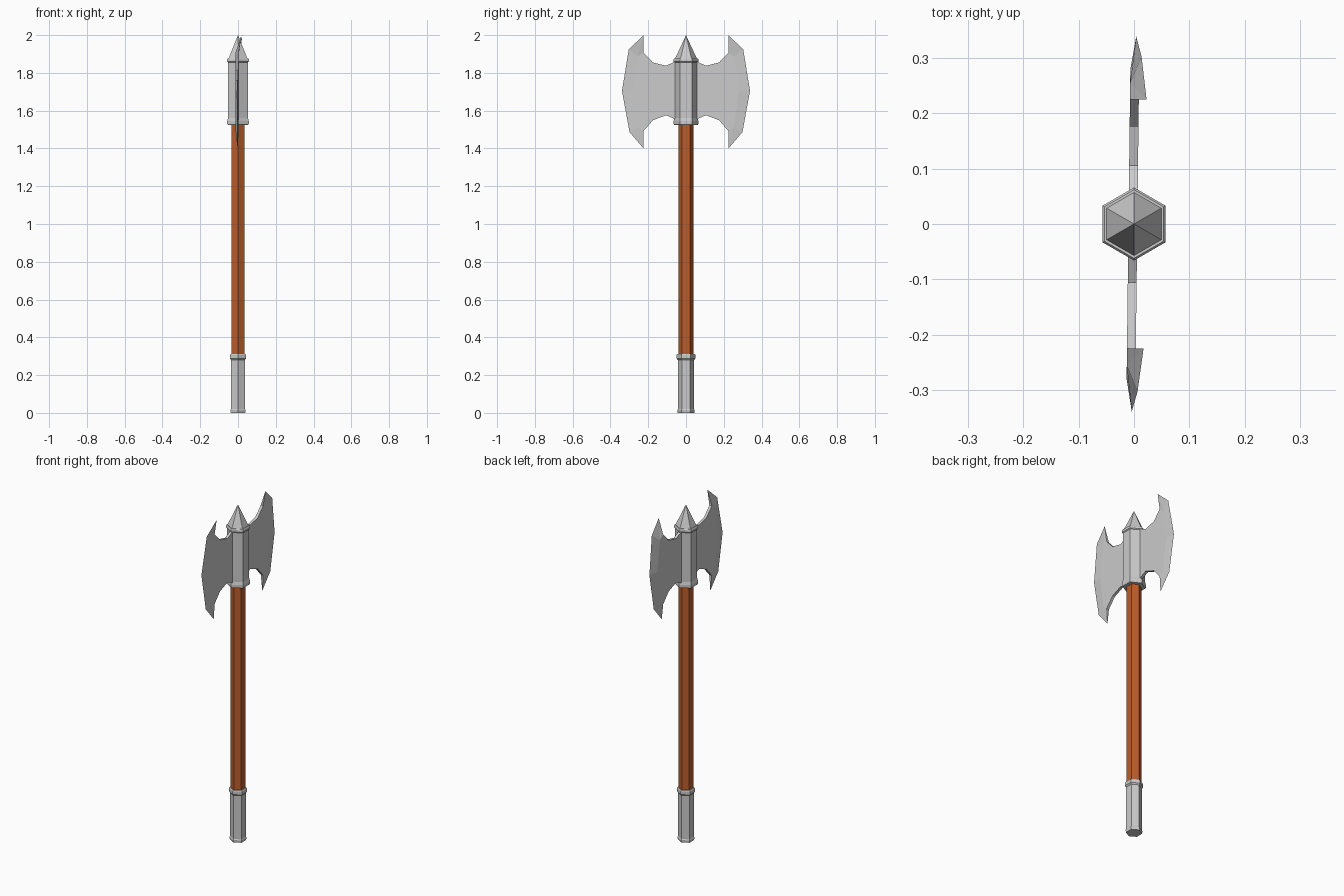
import bpy, bmesh
from math import pi, cos, sin

if "Cube" in bpy.data.objects:
    bpy.data.objects.remove(bpy.data.objects["Cube"])


def finish(name, bm, mat=None):
    bmesh.ops.recalc_face_normals(bm, faces=bm.faces)
    mesh = bpy.data.meshes.new(name)
    bm.to_mesh(mesh)
    bm.free()
    obj = bpy.data.objects.new(name, mesh)
    bpy.context.collection.objects.link(obj)
    if mat:
        mesh.materials.append(mat)
    return obj


def hex_lathe(name, profile, mat=None):
    """Six-sided solid from (radius, z) rings; corners point along +-y."""
    bm = bmesh.new()
    rings = [[bm.verts.new((r * cos(pi / 2 + k * pi / 3), r * sin(pi / 2 + k * pi / 3), z))
              for k in range(6)] for r, z in profile]
    for a, b in zip(rings, rings[1:]):
        for k in range(6):
            n = (k + 1) % 6
            bm.faces.new((a[k], a[n], b[n], b[k]))
    bm.faces.new(rings[0])
    bm.faces.new(rings[-1])
    bmesh.ops.remove_doubles(bm, verts=bm.verts, dist=1e-6)
    return finish(name, bm, mat)


wood = bpy.data.materials.new("wood")
wood.diffuse_color = (0.5, 0.11, 0.025, 1)
wood.use_nodes = True
wood.node_tree.nodes["Principled BSDF"].inputs["Base Color"].default_value = wood.diffuse_color

# Wooden shaft
hex_lathe("shaft", [(0.04, 0.25), (0.04, 1.56)], wood)

# Metal grip sleeve with rims at both ends
hex_lathe("pommel_sleeve", [(0.044, 0), (0.046, 0.015), (0.043, 0.02), (0.043, 0.28),
                            (0.05, 0.288), (0.05, 0.307), (0.046, 0.312)])

# Head socket with flared rims
hex_lathe("head_socket", [(0.062, 1.525), (0.066, 1.53), (0.066, 1.545), (0.061, 1.562),
                          (0.061, 1.855), (0.066, 1.86), (0.066, 1.872), (0.062, 1.877)])

# Top spike
bm = bmesh.new()
bmesh.ops.create_cone(bm, cap_ends=True, segments=6, radius1=0.058, radius2=0, depth=0.125)
for v in bm.verts:
    v.co.z += 1.9375
spike = finish("top_spike", bm)
# put a corner on the y axis, like the rest of the head
c = max(spike.data.vertices, key=lambda v: v.co.y).co
if abs(c.x) > 0.01:
    for v in spike.data.vertices:
        v.co.x, v.co.y = -v.co.y, v.co.x

# Blades: a thick plate whose outer band narrows to a sharp crescent edge
PLATE = [(0.04, 1.868), (0.106, 1.838), (0.175, 1.855), (0.225, 1.908), (0.255, 1.887),
         (0.28, 1.705), (0.252, 1.515), (0.225, 1.492), (0.175, 1.549), (0.106, 1.576), (0.04, 1.547)]
# (y, z, sideways bend) of the sharp edge
EDGE = [(0.225, 1.998, 0.02), (0.303, 1.925, 0.01), (0.339, 1.705, 0), (0.299, 1.487, 0), (0.225, 1.4, 0)]
BANDS = [(3, 0, 4), (4, 0, 1), (4, 1, 2, 5), (5, 2, 3, 6), (6, 3, 4), (6, 4, 7)]


def blade(name, s):
    bm = bmesh.new()
    skew = 0.012 * s
    edge = [bm.verts.new((dx + skew * y, s * y, z)) for y, z, dx in EDGE]
    sides = [[bm.verts.new((-0.002 + skew * y + t * 0.008, s * y, z)) for y, z in PLATE]
             for t in (-1, 1)]
    for p in sides:
        bm.faces.new(p)
        bm.faces.new((p[3], edge[0], p[4]))
        bm.faces.new((p[4], edge[0], edge[1]))
        bm.faces.new((p[4], edge[1], edge[2], p[5]))
        bm.faces.new((p[5], edge[2], edge[3], p[6]))
        bm.faces.new((p[6], edge[3], edge[4]))
        bm.faces.new((p[6], edge[4], p[7]))
    a, b = sides
    for i in [7, 8, 9, 10, 0, 1, 2]:
        n = (i + 1) % len(PLATE)
        bm.faces.new((a[i], a[n], b[n], b[i]))
    bm.faces.new((a[3], b[3], edge[0]))
    bm.faces.new((a[7], b[7], edge[4]))
    return finish(name, bm)


blade("blade_right", 1)
blade("blade_left", -1)
